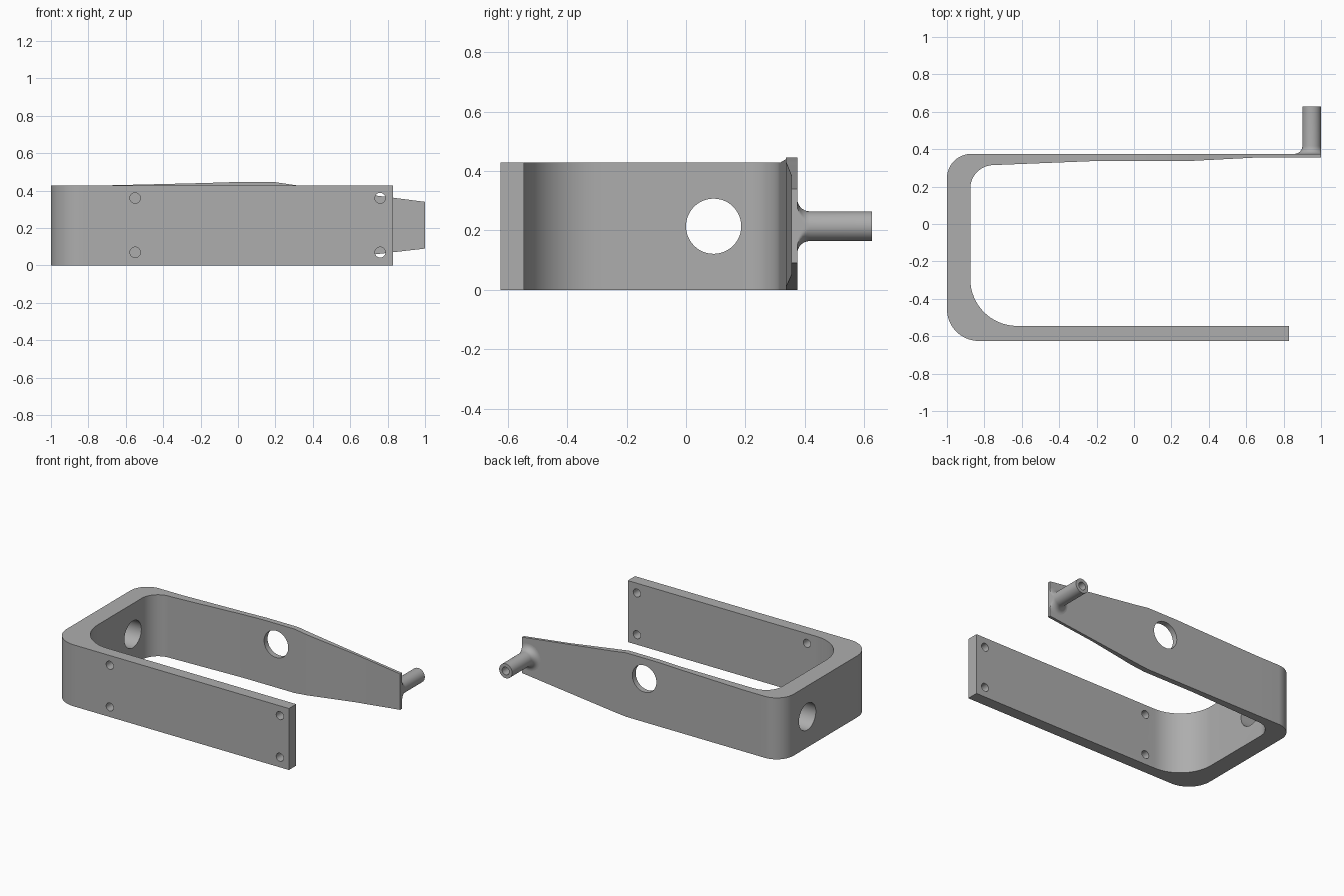
import bpy, bmesh, math
from mathutils import Matrix, Vector

if "Cube" in bpy.data.objects:
    bpy.data.objects.remove(bpy.data.objects["Cube"], do_unlink=True)

grey = bpy.data.materials.new("satin grey")
grey.use_nodes = True
color = (0.42, 0.42, 0.42, 1)
grey.diffuse_color = color
grey.node_tree.nodes["Principled BSDF"].inputs["Base Color"].default_value = color

HEIGHT, MID = 0.428, 0.214


def make_object(name, bm):
    bmesh.ops.recalc_face_normals(bm, faces=bm.faces)
    mesh = bpy.data.meshes.new(name)
    bm.to_mesh(mesh)
    bm.free()
    mesh.materials.append(grey)
    obj = bpy.data.objects.new(name, mesh)
    bpy.context.collection.objects.link(obj)
    return obj


def shade(obj):
    bpy.ops.object.select_all(action='DESELECT')
    obj.select_set(True)
    bpy.context.view_layer.objects.active = obj
    bpy.ops.object.shade_smooth_by_angle(angle=math.radians(30))


def corner(center, radius, start, steps=16):
    """Quarter arc running clockwise from the start angle."""
    angles = [math.radians(start - 90 * i / steps) for i in range(steps + 1)]
    return [(center[0] + radius * math.cos(a), center[1] + radius * math.sin(a)) for a in angles]


def drill(target, name, center, radius, axis, depth):
    """Cut a round hole with a hidden cylinder."""
    bm = bmesh.new()
    turn = Vector((0, 0, 1)).rotation_difference(Vector(axis)).to_matrix().to_4x4()
    bmesh.ops.create_cone(bm, cap_ends=True, segments=48, radius1=radius, radius2=radius,
                          depth=depth, matrix=Matrix.Translation(center) @ turn)
    cutter = make_object(name, bm)
    cutter.hide_render = True
    cutter.hide_set(True)
    cutter.display_type = 'WIRE'
    mod = target.modifiers.new(name, 'BOOLEAN')
    mod.operation, mod.solver, mod.object = 'DIFFERENCE', 'EXACT', cutter
    return cutter


def apply_cuts(obj, cutters):
    """Bake the boolean results and remove the cutters."""
    graph = bpy.context.evaluated_depsgraph_get()
    baked = bpy.data.meshes.new_from_object(obj.evaluated_get(graph))
    obj.modifiers.clear()
    obj.data = baked
    for cutter in cutters:
        bpy.data.objects.remove(cutter, do_unlink=True)
    shade(obj)


# Bracket strip: cross-sections of (outer point, inner point, bottom, top)
stations = [((0.83, -0.625), (0.83, -0.545), 0, HEIGHT)]
for outer, inner in (
    (corner((-0.83, -0.455), 0.17, 270), corner((-0.625, -0.295), 0.25, 270)),
    (corner((-0.87, 0.245), 0.13, 180), corner((-0.75, 0.19), 0.125, 180)),
):
    stations += [(o, i, 0, HEIGHT) for o, i in zip(outer, inner)]
# Tapered back arm: x, inner y, bottom, top
for x, y, low, high in ((-0.7, 0.317, 0, HEIGHT), (-0.2, 0.337, 0, 0.44),
                        (-0.04, 0.337, 0, 0.445), (0.2, 0.337, 0, 0.445),
                        (0.3, 0.337, 0.01, 0.43), (0.65, 0.355, 0.05, 0.385),
                        (1, 0.355, 0.09, 0.34)):
    stations.append(((x, 0.375), (x, y), low, high))

bm = bmesh.new()
rings = []
for o, i, low, high in stations:
    rings.append([bm.verts.new(p) for p in
                  ((*o, low), (*o, high), (*i, high), (*i, low))])
for a, b in zip(rings, rings[1:]):
    for k in range(4):
        n = (k + 1) % 4
        bm.faces.new((a[k], a[n], b[n], b[k]))
bm.faces.new(rings[0])
bm.faces.new(rings[-1])
bracket = make_object("bracket", bm)

# Two large openings and four screw holes
cuts = [drill(bracket, "side_opening", (-0.94, 0.093, MID), 0.093, (1, 0, 0), 0.4),
        drill(bracket, "arm_opening", (0.058, 0.355, 0.302), 0.093, (0, 1, 0), 0.3)]
for x in (-0.55, 0.76):
    for z in (0.07, 0.36):
        cuts.append(drill(bracket, "screw_hole", (x, -0.585, z), 0.028, (0, 1, 0), 0.3))
apply_cuts(bracket, cuts)

# Hollow peg with a flared root, trimmed flush with the arm tip
R, FLARE, ROOT, TIP, BORE = 0.05, 0.042, 0.37, 0.627, 0.027
profile = [(R + FLARE * (1 - math.sin(t)), ROOT + 0.005 + FLARE * (1 - math.cos(t)))
           for t in (math.radians(90 * i / 8) for i in range(9))]
profile = [(0, ROOT), (R + FLARE, ROOT)] + profile
profile += [(R, TIP), (BORE, TIP), (BORE, 0.43), (0, 0.43)]
bm = bmesh.new()
line = [bm.verts.new((0.95 + r, y, MID)) for r, y in profile]
edges = [bm.edges.new(pair) for pair in zip(line, line[1:])]
bmesh.ops.spin(bm, geom=line + edges, cent=(0.95, 0, MID), axis=(0, 1, 0),
               angle=math.tau, steps=48)
bmesh.ops.remove_doubles(bm, verts=bm.verts, dist=0.0001)
for v in bm.verts:
    v.co.x = min(v.co.x, 1)
shade(make_object("peg", bm))
